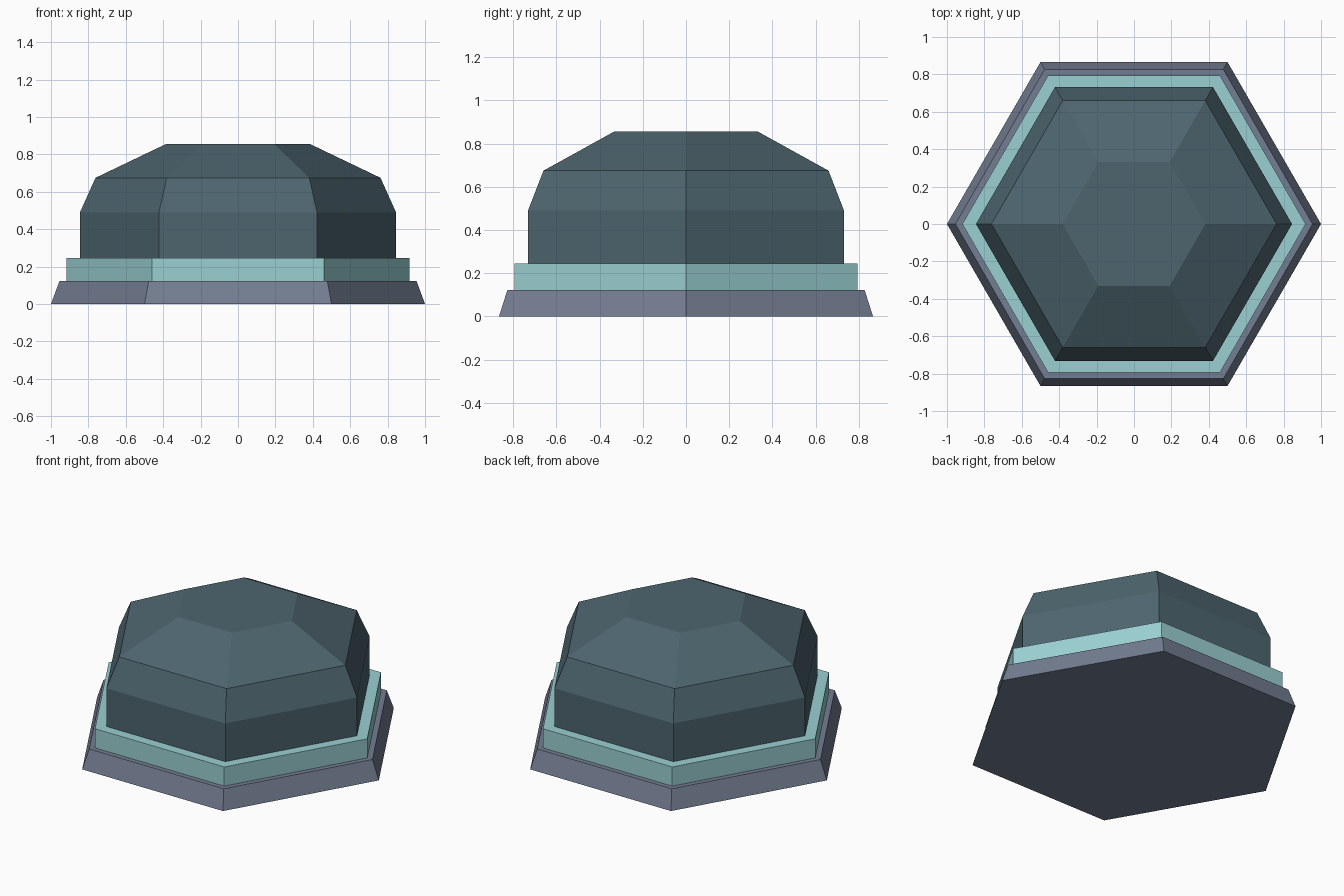
import bpy, bmesh, math

if "Cube" in bpy.data.objects:
    bpy.data.objects.remove(bpy.data.objects["Cube"])


def material(name, color):
    m = bpy.data.materials.new(name)
    m.diffuse_color = (*color, 1)
    m.use_nodes = True
    m.node_tree.nodes["Principled BSDF"].inputs["Base Color"].default_value = m.diffuse_color
    return m


def hex_solid(name, profile, mat):
    """Closed six-sided solid from (radius, height) rings, bottom to top."""
    bm = bmesh.new()
    rings = [[bm.verts.new((r * math.cos(i * math.pi / 3), r * math.sin(i * math.pi / 3), z))
              for i in range(6)] for r, z in profile]
    for low, high in zip(rings, rings[1:]):
        for i in range(6):
            j = (i + 1) % 6
            bm.faces.new((low[i], low[j], high[j], high[i]))
    bm.faces.new(rings[0][::-1])
    bm.faces.new(rings[-1])
    mesh = bpy.data.meshes.new(name)
    bm.to_mesh(mesh)
    bm.free()
    mesh.materials.append(mat)
    obj = bpy.data.objects.new(name, mesh)
    bpy.context.collection.objects.link(obj)
    return obj


slate = material("slate_grey", (0.175, 0.209, 0.288))
aqua = material("pale_aqua", (0.328, 0.631, 0.645))
teal = material("dark_teal", (0.074, 0.130, 0.156))

# Tapered foot
hex_solid("base", [(1.0, 0.0), (0.955, 0.122)], slate)
# Straight glowing band
hex_solid("band", [(0.918, 0.122), (0.918, 0.245)], aqua)
# Faceted dome with a flat top
hex_solid("dome", [(0.845, 0.245), (0.845, 0.49), (0.762, 0.675), (0.382, 0.857)], teal)
